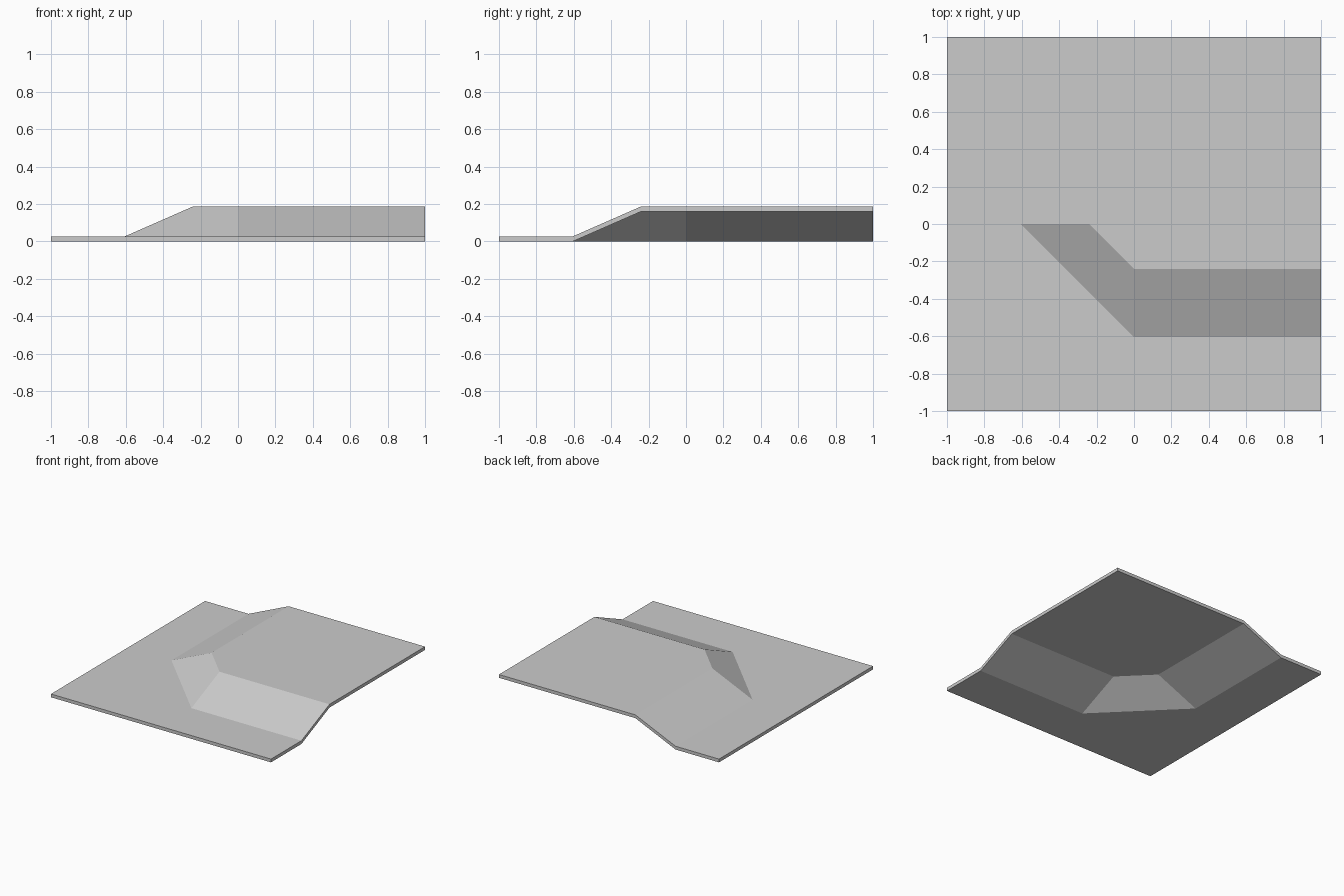
import bpy, bmesh
from mathutils import Vector

if "Cube" in bpy.data.objects:
    bpy.data.objects.remove(bpy.data.objects["Cube"])

LOW, HIGH, THICK = 0.0, 0.16, 0.027   # underside heights and plate thickness
FOOT, RIM = 0.605, 0.24               # slope foot and plateau rim offsets

grey = bpy.data.materials.new("plain grey")
grey.diffuse_color = (0.6, 0.6, 0.6, 1)
grey.use_nodes = True
grey.node_tree.nodes["Principled BSDF"].inputs["Base Color"].default_value = grey.diffuse_color

bm = bmesh.new()


def contour(d, z):
    """Chamfered corner line running from the back edge to the right edge."""
    return [bm.verts.new((x, y, z)) for x, y in ((-d, 1), (-d, 0), (0, -d), (1, -d))]


# Terrain sheet: low ground, slope, raised plateau
outer, foot, rim = contour(1, LOW), contour(FOOT, LOW), contour(RIM, HIGH)
for a, b in ((outer, foot), (foot, rim)):
    for i in range(3):
        bm.faces.new((a[i], a[i + 1], b[i + 1], b[i]))
bm.faces.new((outer[1], bm.verts.new((-1, -1, LOW)), outer[2]))
bm.faces.new(rim + [bm.verts.new((1, 1, HIGH))])

# Thicken straight upwards, closing the edges
under = bm.faces[:]
top = bmesh.ops.extrude_face_region(bm, geom=under, use_keep_orig=True)
bmesh.ops.translate(bm, vec=Vector((0, 0, THICK)),
                    verts=[g for g in top["geom"] if isinstance(g, bmesh.types.BMVert)])
bmesh.ops.recalc_face_normals(bm, faces=bm.faces[:])

mesh = bpy.data.meshes.new("terrain_corner")
bm.to_mesh(mesh)
bm.free()
mesh.materials.append(grey)
bpy.context.collection.objects.link(bpy.data.objects.new("terrain_corner", mesh))
